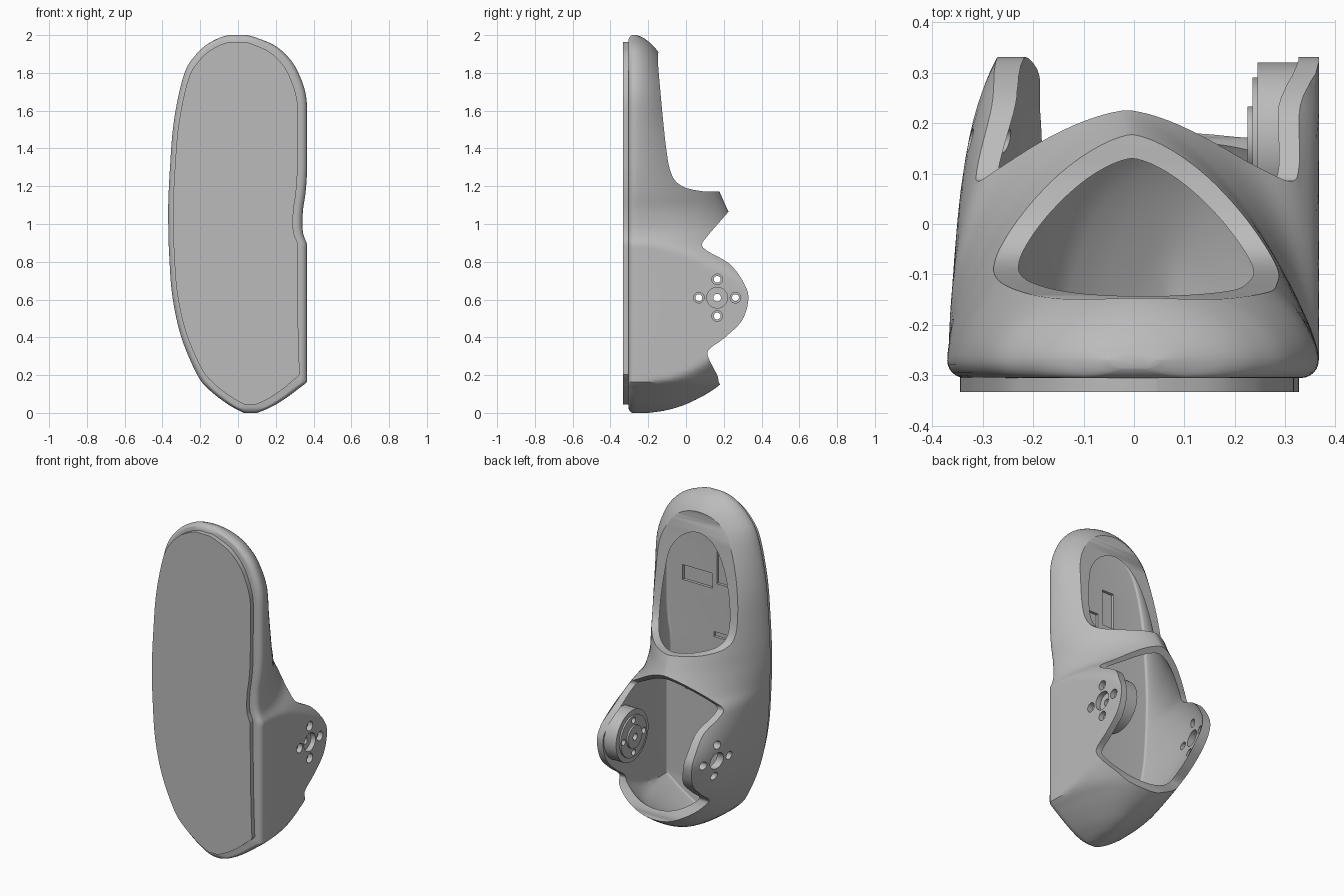
import bpy, bmesh, math
from mathutils import Vector, Matrix

cube = bpy.data.objects.get("Cube")
if cube:
    bpy.data.objects.remove(cube)

grey = bpy.data.materials.new("plain_grey")
grey.use_nodes = True
grey.diffuse_color = (0.5, 0.5, 0.5, 1)
grey.node_tree.nodes["Principled BSDF"].inputs["Base Color"].default_value = (0.5, 0.5, 0.5, 1)

FLAT = 0.366      # plane of the flat side
SEAT = -0.27      # depth where the front rounding starts
AXIS_Y, AXIS_Z = 0.165, 0.61


def finish(name, bm):
    bmesh.ops.recalc_face_normals(bm, faces=bm.faces)
    mesh = bpy.data.meshes.new(name)
    bm.to_mesh(mesh)
    bm.free()
    mesh.materials.append(grey)
    obj = bpy.data.objects.new(name, mesh)
    bpy.context.collection.objects.link(obj)
    return obj


def catmull(points, steps):
    pts = [points[0]] + list(points) + [points[-1]]
    out = []
    for a, b, c, d in zip(pts, pts[1:], pts[2:], pts[3:]):
        for i in range(steps):
            t = i / steps
            out.append([0.5 * (2 * q + (r - p) * t + (2 * p - 5 * q + 4 * r - s) * t * t
                               + (3 * q - p - 3 * r + s) * t ** 3)
                        for p, q, r, s in zip(a, b, c, d)])
    return out + [list(points[-1])]


def extrude(name, points, place, vector):
    bm = bmesh.new()
    face = bm.faces.new([bm.verts.new(place(*p)) for p in points])
    new = bmesh.ops.extrude_face_region(bm, geom=[face])["geom"]
    bmesh.ops.translate(bm, vec=vector, verts=[v for v in new if isinstance(v, bmesh.types.BMVert)])
    return finish(name, bm)


def side_prism(name, points):
    return extrude(name, points, lambda y, z: (-1, y, z), (2, 0, 0))


def box(name, x, z, w, h, y, depth):
    pts = [(x - w / 2, z - h / 2), (x + w / 2, z - h / 2), (x + w / 2, z + h / 2), (x - w / 2, z + h / 2)]
    return extrude(name, pts, lambda a, b: (a, y, b), (0, depth, 0))


def disc(name, x0, x1, radius, y=AXIS_Y, z=AXIS_Z):
    bm = bmesh.new()
    move = Matrix.Translation(((x0 + x1) / 2, y, z)) @ Matrix.Rotation(math.pi / 2, 4, "Y")
    bmesh.ops.create_cone(bm, cap_ends=True, segments=40, radius1=radius, radius2=radius,
                          depth=x1 - x0, matrix=move)
    return finish(name, bm)


def activate(obj):
    bpy.ops.object.select_all(action="DESELECT")
    obj.select_set(True)
    bpy.context.view_layer.objects.active = obj


def cut(obj, cutter):
    mod = obj.modifiers.new("cut", "BOOLEAN")
    mod.operation, mod.solver, mod.object = "DIFFERENCE", "EXACT", cutter
    activate(obj)
    bpy.ops.object.modifier_apply(modifier=mod.name)
    bpy.data.objects.remove(cutter)


def smooth(obj, angle=32):
    activate(obj)
    bpy.ops.object.shade_smooth_by_angle(angle=math.radians(angle))


# Body stations: height, right edge, left edge, back depth, roundness
stations = [
    (2, -.05, .05, -.262, 1.8), (1.985, -.1, .1, -.225, 1.8), (1.95, -.165, .185, -.18, 1.8),
    (1.9, -.22, .25, -.14, 1.8), (1.82, -.275, .31, -.1, 1.8), (1.68, -.315, .36, -.04, 1.7),
    (1.5, -.345, .366, .03, 1.6), (1.3, -.36, .366, .12, 1.5), (1.17, -.367, .358, .178, 1.5),
    (1.06, -.37, .343, .228, 1.55), (.95, -.368, .345, .29, 1.8), (.85, -.365, .385, .36, 2.4),
    (.62, -.348, .46, .47, 3.3), (.4, -.3, .45, .4, 3), (.2, -.215, .39, .23, 2.4),
    (.12, -.15, .31, .14, 2.2), (.05, -.06, .21, .01, 2), (.015, 0, .14, -.1, 2),
    (0, .03, .1, -.2, 2)]
rows = catmull(stations, 6)


def section(z, left, right, back, power, limit, radius, end_gap):
    """Closed loop: rounded back arch, then a filleted flat front."""
    mid, half = (left + right) / 2, (right - left) / 2
    back = max(back, SEAT + 0.004)
    loop = []
    for i in range(49):
        a = math.pi * i / 48
        c, s = math.cos(a), max(0, math.sin(a))
        x = mid + half * math.copysign(abs(c) ** (2 / power), c)
        loop.append((min(x, limit), SEAT + (back - SEAT) * s ** (2 / power), z))
    right = min(right, limit)
    gap = min(radius, end_gap + radius * 0.1)
    drop = math.sqrt(radius ** 2 - (radius - gap) ** 2)
    r = min(radius, (right - left) * 0.4)
    angles = [math.pi / 2 * k / 6 for k in range(1, 7)]
    loop += [(left + r * (1 - math.cos(a)), SEAT - drop * math.sin(a), z) for a in angles]
    loop += [(right - r * (1 - math.cos(a)), SEAT - drop * math.sin(a), z) for a in reversed(angles)]
    return loop


def loft(name, wall, radius):
    bm = bmesh.new()
    rings = []
    for z, left, right, back, power in rows:
        squeeze = min(wall, (right - left) * 0.3)
        height = wall + z * (1 - wall)
        loop = section(height, left + squeeze, right - squeeze, back - wall * 1.1, power,
                       FLAT - wall, radius, min(z, 2 - z))
        rings.append([bm.verts.new(p) for p in loop])
    for a, b in zip(rings, rings[1:]):
        for i in range(len(a)):
            j = (i + 1) % len(a)
            bm.faces.new((a[i], a[j], b[j], b[i]))
    bm.faces.new(rings[0])
    bm.faces.new(rings[-1])
    bmesh.ops.remove_doubles(bm, verts=bm.verts, dist=0.00005)
    return finish(name, bm)


# Hollow shell
shell = loft("shell", 0, 0.035)
cut(shell, loft("cavity", 0.04, 0.012))

# Upper window and lower fork opening
window = catmull([(-.12, 1.96), (-.148, 1.9), (-.14, 1.75), (-.105, 1.4), (-.075, 1.26),
                  (-.02, 1.2), (.075, 1.175), (.165, 1.172), (.3, 1.172)], 6)
cut(shell, side_prism("window_cutter", window + [(.8, 1.172), (.8, 1.96)]))
fork = catmull([(.27, 1.12), (.225, 1.065), (.117, .94), (.085, .89), (.117, .855), (.235, .785),
                (.31, .68), (.33, .6), (.297, .49), (.207, .4), (.122, .335), (.12, .29),
                (.165, .2), (.175, .16), (.2, .12)], 6)
cut(shell, side_prism("fork_cutter", fork + [(.8, .12), (.8, 1.12)]))

# Bolt holes in both ears
ring = [(AXIS_Y + 0.097 * math.cos(a), AXIS_Z + 0.097 * math.sin(a))
        for a in (k * math.pi / 2 for k in range(4))]
for x0, x1, centre, bolt in ((0.28, 0.5, 0.055, 0.028), (-0.5, -0.15, 0.05, 0.024)):
    cut(shell, disc("axle_cutter", x0, x1, centre))
    for y, z in ring:
        cut(shell, disc("bolt_cutter", x0, x1, bolt, y, z))

# Shallow pockets in the inner floor
for x, z, w, h in ((-.05, 1.54, .08, .22), (.12, 1.44, .2, .09), (-.19, 1.38, .1, .09),
                   (-.09, 1.12, .2, .03), (.1, .78, .2, .08), (0, .55, .14, .03)):
    cut(shell, box("pocket_cutter", x, z, w, h, -0.299, 0.045))
smooth(shell)

# Front cover plate
right_side, left_side = [], []
for z, left, right, _, _ in rows:
    right = min(right, FLAT)
    mid, half = (left + right) / 2, (right - left) / 2
    height = 1.004 + (z - 1) * 0.959
    right_side.append((mid - half * 0.93, height))
    left_side.append((mid + half * 0.86, height))
plate = extrude("front_plate", right_side + left_side[::-1], lambda x, z: (x, -0.333, z), (0, 0.029, 0))
smooth(plate)

# Stepped motor boss on the inside of the left ear
for name, x0, x1, radius in (("motor_boss", 0.245, 0.335, 0.155), ("motor_ring", 0.235, 0.246, 0.125),
                             ("motor_hub", 0.225, 0.236, 0.068)):
    part = disc(name, x0, x1, radius)
    cut(part, disc("shaft_cutter", 0.1, 0.5, 0.02))
    for y, z in ring:
        if radius > 0.1:
            cut(part, disc("screw_cutter", 0.1, 0.5, 0.018, y, z))
    smooth(part)
